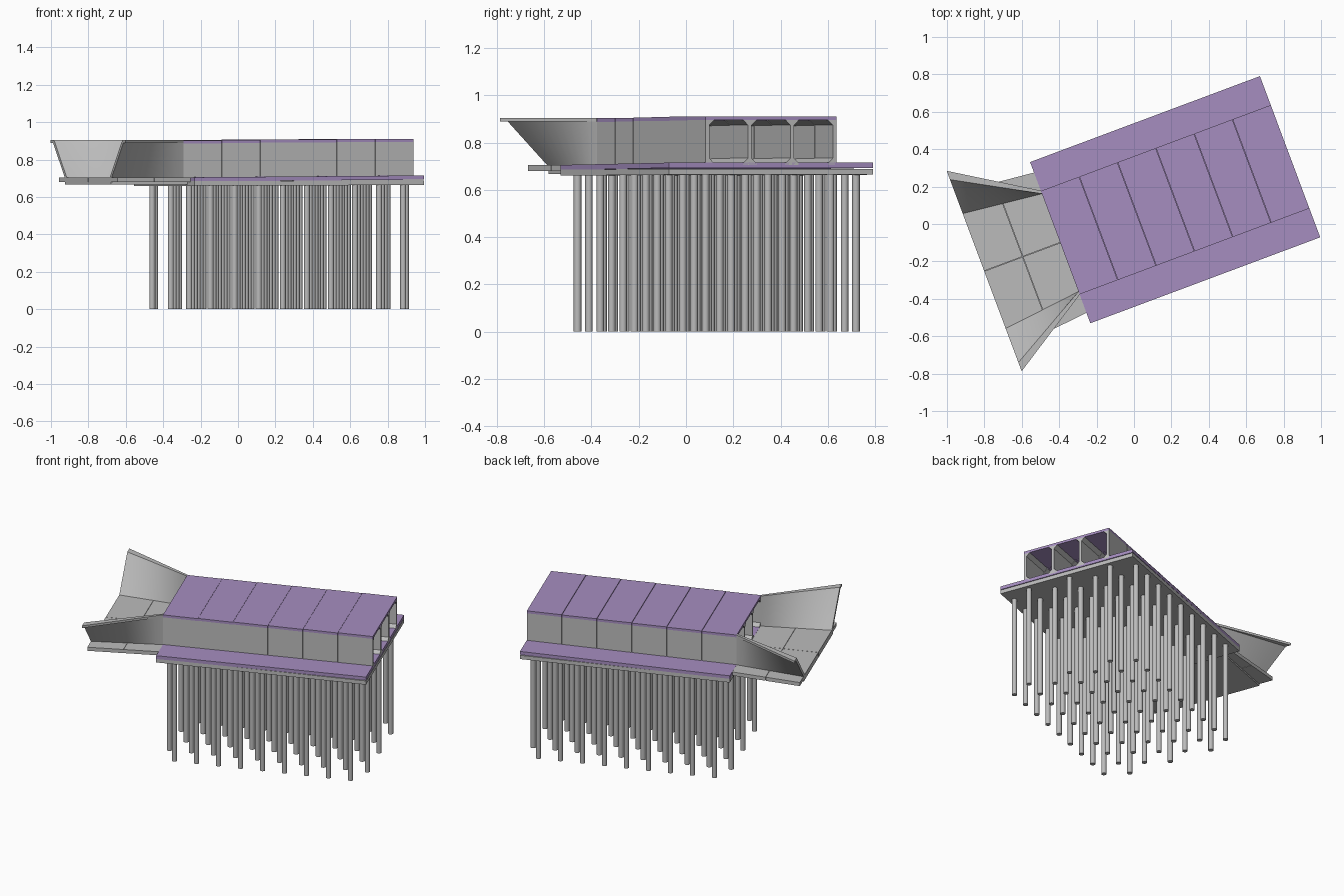
import bpy, bmesh, math
from mathutils import Matrix

if "Cube" in bpy.data.objects:
    bpy.data.objects.remove(bpy.data.objects["Cube"], do_unlink=True)

# The whole culvert is laid out along local x, then turned and shifted into place
PLACE = Matrix.Translation((0.22, 0.13, 0)) @ Matrix.Rotation(math.radians(20.5), 4, 'Z')
HALF_LEN, HALF_WID, BOX_HALF = 0.656, 0.46, 0.295
SLOPE = 0.0076
SEGMENTS = 6


def material(name, rgb):
    m = bpy.data.materials.new(name)
    m.use_nodes = True
    m.diffuse_color = (*rgb, 1)
    m.node_tree.nodes["Principled BSDF"].inputs["Base Color"].default_value = (*rgb, 1)
    return m


GREY = material("concrete_grey", (0.5, 0.5, 0.5))
PURPLE = material("slab_purple", (0.38, 0.27, 0.53))


def finish(name, bm, mat, smooth=False):
    bmesh.ops.recalc_face_normals(bm, faces=bm.faces)
    mesh = bpy.data.meshes.new(name)
    bm.to_mesh(mesh)
    bm.free()
    mesh.materials.append(mat)
    obj = bpy.data.objects.new(name, mesh)
    bpy.context.collection.objects.link(obj)
    obj.matrix_world = PLACE
    if smooth:
        bpy.ops.object.select_all(action='DESELECT')
        obj.select_set(True)
        bpy.context.view_layer.objects.active = obj
        bpy.ops.object.shade_smooth_by_angle(angle=math.radians(35))
    return obj


def loft(bm, sections):
    """Skin a closed solid through rings of points."""
    rings = [[bm.verts.new(p) for p in s] for s in sections]
    n = len(rings[0])
    for a, b in zip(rings, rings[1:]):
        for i in range(n):
            j = (i + 1) % n
            bm.faces.new((a[i], a[j], b[j], b[i]))
    bm.faces.new(rings[0])
    bm.faces.new(rings[-1])


def slab(bm, x0, x1, half0, half1, z0, z1, rise=0):
    """Slab across the axis whose half width and top height change along it."""
    loft(bm, [[(x, -h, z0 + r), (x, h, z0 + r), (x, h, z1 + r), (x, -h, z1 + r)]
              for x, h, r in ((x0, half0, 0), (x1, half1, rise))])


# Base slab: grey lower layer and purple upper layer
for name, z0, z1, mat in (("base_slab", 0.66, 0.685, GREY),
                          ("base_slab_top", 0.683, 0.705, PURPLE)):
    bm = bmesh.new()
    slab(bm, -HALF_LEN, HALF_LEN, HALF_WID, HALF_WID, z0, z1,
         0.01 if mat == PURPLE else 0.004)
    finish(name, bm, mat)

# Three-cell box: haunched walls and purple roof, cast in segments
WALL, HAUNCH = 0.016, 0.022
CELL = (2 * BOX_HALF - 4 * WALL) / 3


def wall_profile(left, right, flare_left, flare_right):
    lo, hi = 0.7, 0.891
    a, b = left - flare_left, right + flare_right
    return [(a, lo), (b, lo), (b, lo + 0.008), (right, lo + 0.008 + HAUNCH),
            (right, hi - HAUNCH), (b, hi), (a, hi),
            (left, hi - HAUNCH), (left, lo + 0.008 + HAUNCH), (a, lo + 0.008)]


walls, roof = bmesh.new(), bmesh.new()
step = 2 * HALF_LEN / SEGMENTS
for s in range(SEGMENTS):
    x0 = -HALF_LEN + s * step + (0.001 if s else 0)
    x1 = -HALF_LEN + (s + 1) * step - (0.001 if s < SEGMENTS - 1 else 0)
    dz = SLOPE * (x0 + x1) / 2
    for w in range(4):
        left = -BOX_HALF + w * (CELL + WALL)
        prof = wall_profile(left, left + WALL, HAUNCH if w else 0, HAUNCH if w < 3 else 0)
        loft(walls, [[(x, y, z + dz) for y, z in prof] for x in (x0, x1)])
    slab(roof, x0, x1, BOX_HALF, BOX_HALF, 0.891 + dz, 0.907 + dz)
finish("box_walls", walls, GREY)
finish("box_roof", roof, PURPLE)

# Piles in staggered rows under the base slab
piles = bmesh.new()
PITCH, ROWS, EDGE, TOP = 0.1375, 7, 0.037, 0.665
row_gap = (2 * HALF_WID - 2 * EDGE) / (ROWS - 1)
for r in range(ROWS):
    count = 9 + r % 2
    for c in range(count):
        x = (c - (count - 1) / 2) * PITCH
        y = -HALF_WID + EDGE + r * row_gap
        bmesh.ops.create_cone(piles, cap_ends=True, segments=16, radius1=0.016, radius2=0.016,
                              depth=TOP, matrix=Matrix.Translation((x, y, TOP / 2)))
finish("piles", piles, GREY, smooth=True)

# Flared apron floor in four panels, with a thin blinding layer below
OUTER, MID = -1.09, -0.87


def apron_half(x):
    return 0.40 + 0.045 * (-HALF_LEN - x) / (-HALF_LEN - OUTER)


apron = bmesh.new()
for x0, x1 in ((OUTER, MID - 0.001), (MID + 0.001, -HALF_LEN)):
    for side in (-1, 1):
        loft(apron, [[(x, side * 0.001, 0.68), (x, side * apron_half(x), 0.68),
                      (x, side * apron_half(x), 0.704), (x, side * 0.001, 0.704)]
                     for x in (x0, x1)])
finish("apron_floor", apron, GREY)
bm = bmesh.new()
slab(bm, OUTER, -HALF_LEN, 0.352, 0.352, 0.668, 0.681)
finish("apron_blinding", bm, GREY)

# Wing walls: upright at the box, leaning outward at the tip, with a thicker rim
STATIONS = 10
for side, name in ((1, "left_wing_wall"), (-1, "right_wing_wall")):
    bm = bmesh.new()
    sections = []
    for i in range(STATIONS + 1):
        t = i / STATIONS
        x = -HALF_LEN + (OUTER + HALF_LEN) * t
        foot = 0.279 + 0.045 * t
        head = 0.279 + 0.243 * t
        thick = 0.016 + 0.014 * t
        rim = 0.018 + 0.032 * t
        under = foot + (head - foot) * 0.92
        prof = [(foot, 0.7), (under, 0.889), (head, 0.904), (head + rim, 0.904),
                (head + rim, 0.889), (under + thick, 0.889), (foot + thick, 0.7)]
        sections.append([(x, side * y, z) for y, z in prof])
    loft(bm, sections)
    finish(name, bm, GREY, smooth=True)
